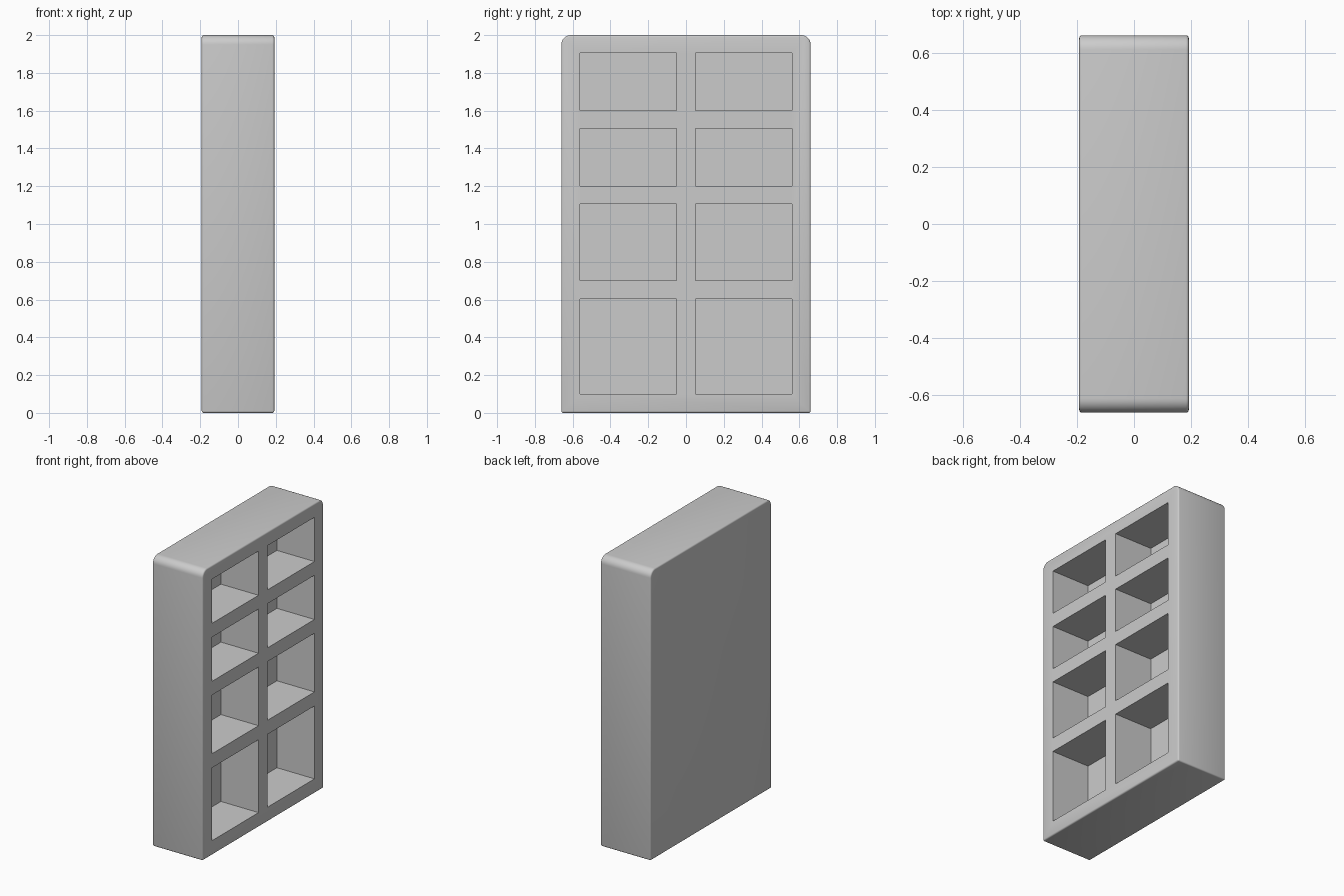
import bpy, bmesh
from mathutils import Vector

if "Cube" in bpy.data.objects:
    bpy.data.objects.remove(bpy.data.objects["Cube"])


def box(name, lo, hi):
    bm = bmesh.new()
    bmesh.ops.create_cube(bm, size=1)
    lo, hi = Vector(lo), Vector(hi)
    for v in bm.verts:
        v.co = [(lo[i] + hi[i]) / 2 + v.co[i] * (hi[i] - lo[i]) for i in range(3)]
    return bm


def to_object(name, bm):
    mesh = bpy.data.meshes.new(name)
    bm.to_mesh(mesh)
    bm.free()
    obj = bpy.data.objects.new(name, mesh)
    bpy.context.collection.objects.link(obj)
    return obj


DX, DY, H = 0.192, 0.66, 2.0
BACK = -0.095

# Bookcase body with rounded upper corners and softly eased edges
bm = box("bookcase", (-DX, -DY, 0), (DX, DY, H))
top = [e for e in bm.edges
       if all(v.co.z > 1.9 for v in e.verts)
       and abs(e.verts[0].co.y - e.verts[1].co.y) < 1e-5]
bmesh.ops.bevel(bm, geom=top, offset=0.05, segments=8, profile=0.5, affect='EDGES')
rim = [e for e in bm.edges if len(e.link_faces) == 2 and e.calc_face_angle() > 1.0]
bmesh.ops.bevel(bm, geom=rim, offset=0.01, segments=3, profile=0.5, affect='EDGES')
bookcase = to_object("bookcase", bm)

# Shelf compartments, two columns of four, open towards +x
cutters = []
for z0, z1 in ((0.10, 0.603), (0.70, 1.105), (1.20, 1.505), (1.60, 1.905)):
    for y0, y1 in ((-0.56, -0.05), (0.05, 0.56)):
        c = to_object("compartment_cutter",
                      box("cutter", (BACK, y0, z0), (DX + 0.1, y1, z1)))
        c.hide_render = True
        mod = bookcase.modifiers.new("compartment", 'BOOLEAN')
        mod.operation, mod.solver, mod.object = 'DIFFERENCE', 'EXACT', c
        cutters.append(c)

bpy.context.view_layer.objects.active = bookcase
bookcase.select_set(True)
for mod in list(bookcase.modifiers):
    bpy.ops.object.modifier_apply(modifier=mod.name)
for c in cutters:
    bpy.data.objects.remove(c)

# Smooth rounded edges, crisp compartment edges
bpy.ops.object.shade_smooth_by_angle(angle=0.6)
